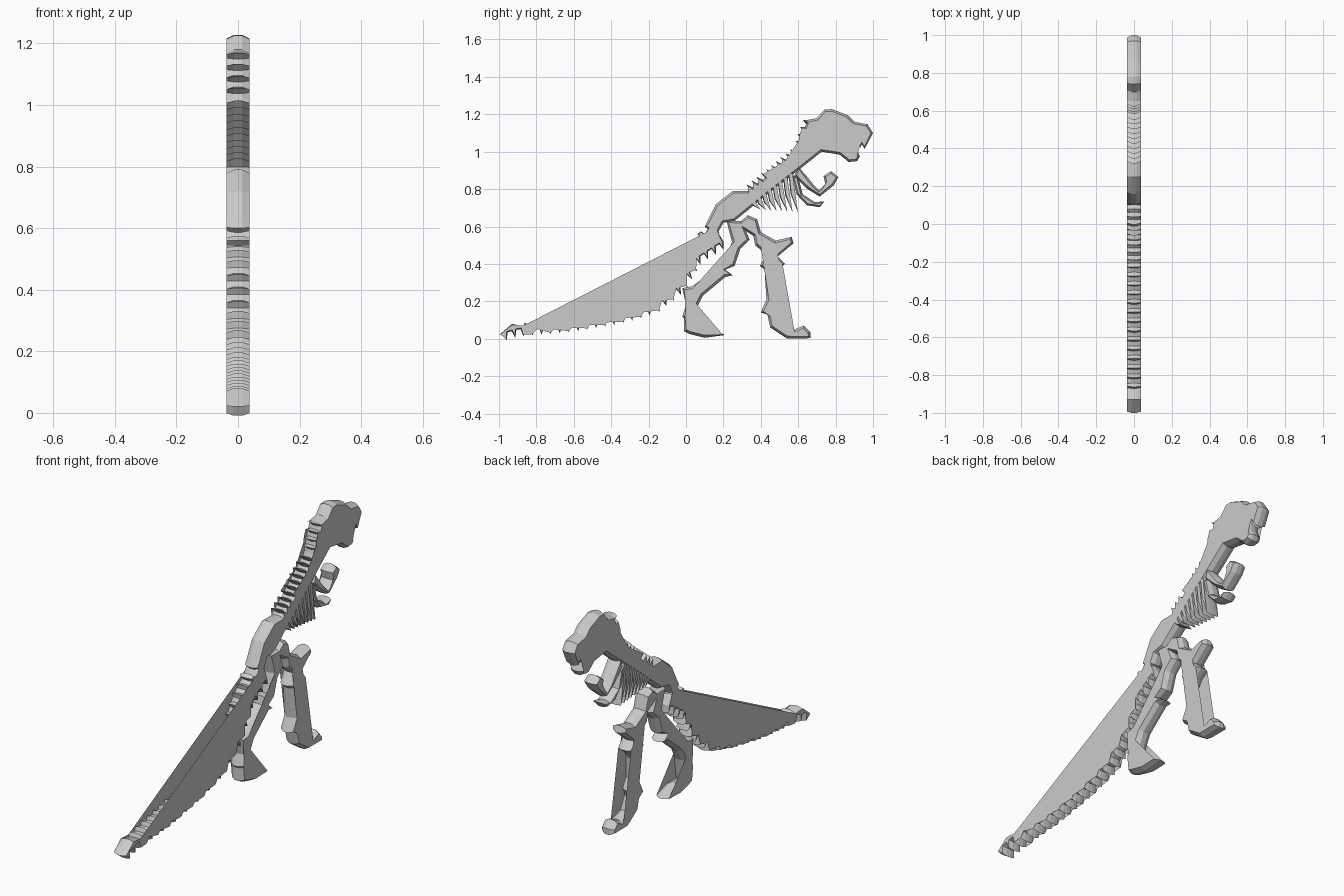
import bpy, bmesh
from mathutils import Vector as V

if "Cube" in bpy.data.objects:
    bpy.data.objects.remove(bpy.data.objects["Cube"])

RIM, HALF = 0.013, 0.037   # half widths of the outer edge band and of the whole plate


def make(name, bm):
    bmesh.ops.recalc_face_normals(bm, faces=bm.faces)
    me = bpy.data.meshes.new(name)
    bm.to_mesh(me)
    bm.free()
    ob = bpy.data.objects.new(name, me)
    bpy.context.collection.objects.link(ob)


def inset(pts, d):
    """Move each outline point inward by a limited distance."""
    n = len(pts)
    area = sum(pts[i - 1].cross(pts[i]) for i in range(n))
    s = 1 if area > 0 else -1
    out = []
    for i, p in enumerate(pts):
        a, b = (p - pts[i - 1]).normalized(), (pts[(i + 1) % n] - p).normalized()
        t = V((-a.y - b.y, a.x + b.x)) * s
        if t.length < 1e-4:
            t = V((0, 0))
        out.append(p + t.normalized() * d if t.length else p.copy())
    return out


def cap(bm, verts):
    f = bm.faces.new(verts)
    bmesh.ops.triangulate(bm, faces=[f])


def plate(name, pts, d=0.015, capped=True):
    """Chamfered flat bone cut from a side-view outline of (y, z) points."""
    pts = [V(p) for p in pts]
    ins = inset(pts, d)
    bm = bmesh.new()
    rings = [[bm.verts.new((x, p.x, p.y)) for p in ring]
             for x, ring in ((-HALF, ins), (-RIM, pts), (RIM, pts), (HALF, ins))]
    n = len(pts)
    for r0, r1 in zip(rings, rings[1:]):
        for i in range(n):
            j = (i + 1) % n
            bm.faces.new((r0[i], r0[j], r1[j], r1[i]))
    if capped:
        cap(bm, rings[0])
        cap(bm, rings[-1])
    make(name, bm)
    return ins


def teeth(path, n, h, lean=(0, 0)):
    """Replace a polyline by n pointed spikes, standing h to its right."""
    path = [V(p) for p in path]
    seg = [(b - a).length for a, b in zip(path, path[1:])]
    total = sum(seg)

    def at(t):
        s = t * total
        for a, b, l in zip(path, path[1:], seg):
            if s <= l + 1e-6:
                return a.lerp(b, s / l), (b - a).normalized()
            s -= l
        return path[-1], (path[-1] - path[-2]).normalized()
    out = []
    for i in range(n):
        p, t = at(i / n)
        q, _ = at((i + 0.45) / n)
        m, t = at((i + 0.75) / n)
        out += [p, q, m + (V((t.y, -t.x)) + V(lean)).normalized() * h]
    return out + [path[-1]]


# skull, neck, spine and pelvis
back = teeth([(.33, .79), (.46, .89), (.59, 1.0)], 10, -.035, (.5, 0))
nape = teeth([(.60, 1.02), (.62, 1.09), (.65, 1.17)], 4, -.025)
skull = [(.70, 1.18), (.74, 1.225), (.78, 1.228), (.865, 1.195), (.90, 1.16),
         (.97, 1.147), (1, 1.10), (.955, 1.015), (.94, 1.04), (.93, 1.02), (.925, 1.06),
         (.905, 1.07), (.91, 1.02), (.93, .975), (.915, .95), (.87, .945), (.82, .985), (.725, 1.0)]
belly = [(.60, .90), (.42, .76), (.26, .63), (.20, .62), (.16, .55), (.10, .60),
         (.12, .64), (.16, .72), (.25, .79)]
plate("skull_and_spine", back + nape + skull + belly, .012)

# tail vertebrae: open-sided rim, spiked above and below
low = teeth([(-1, .02), (-.9, .05), (-.6, .075), (-.35, .12), (-.17, .17),
             (-.03, .28), (.06, .43), (.20, .52)], 28, .04, (0, -1))
top = teeth([(.17, .57), (.10, .56), (0, .47), (-.08, .33), (-.2, .235), (-.4, .165),
             (-.6, .12), (-.87, .065)], 24, .02)
tail_in = plate("tail_rim", low + top + [(-.93, .08)], .008, False)

# thin side sheets spanning the hollow tail
bm = bmesh.new()
sheet = tail_in[:len(low)] + [V((.17, .57)), V((.12, .575)), V((-.87, .07)), V((-.93, .075))]
for x in (-HALF, HALF):
    cap(bm, [bm.verts.new((x, p.x, p.y)) for p in sheet])
make("tail_sides", bm)

# small spur at the tail root
plate("tail_root", [(.06, .56), (.09, .53), (.14, .55), (.18, .57), (.13, .61), (.10, .56), (.08, .575)], .006)

# hind legs
plate("rear_leg", [(.217, .63), (.30, .63), (.34, .53), (.29, .48), (.26, .39), (.21, .37),
                   (.25, .34), (.21, .33), (.09, .23), (.06, .17), (.04, .06), (.11, .065),
                   (.21, .02), (.10, .005), (.02, .025), (-.01, .04), (-.01, .11), (-.02, .12),
                   (0, .18), (-.02, .27), (.03, .28), (.06, .30), (.17, .38), (.18, .42),
                   (.22, .42), (.245, .52)], .014)
plate("front_leg", [(.27, .61), (.33, .66), (.38, .64), (.40, .57), (.48, .525), (.565, .545),
                    (.575, .51), (.49, .44), (.53, .40), (.48, .36), (.465, .33), (.465, .22),
                    (.495, .17), (.475, .13), (.51, .07), (.58, .05), (.63, .07), (.665, .035),
                    (.665, .003), (.54, 0), (.45, .06), (.435, .13), (.40, .14), (.43, .21),
                    (.42, .37), (.395, .39), (.43, .45), (.37, .50), (.36, .55)], .014)

# arms
plate("upper_arm", [(.60, .92), (.65, .864), (.685, .82), (.71, .795), (.745, .827), (.735, .87),
                    (.775, .896), (.815, .865), (.79, .82), (.715, .76), (.65, .80), (.58, .87)], .012)
plate("lower_arm", [(.57, .875), (.60, .864), (.623, .773), (.69, .73), (.74, .735),
                    (.715, .703), (.645, .714), (.59, .773)], .01)

# ribs, curved like sabres
for i in range(8):
    k = i / 7
    y, z = .36 + .2 * k, .73 + .15 * k
    ty, tz = .40 + .20 * k, .69 - .02 * k
    my, mz = (y + ty) / 2 - .012, (z + tz) / 2
    plate(f"rib_{i + 1}", [(y - .012, z), (my - .009, mz), (ty, tz), (my + .009, mz + .004),
                           (y + .012, z + .01)], .004)
